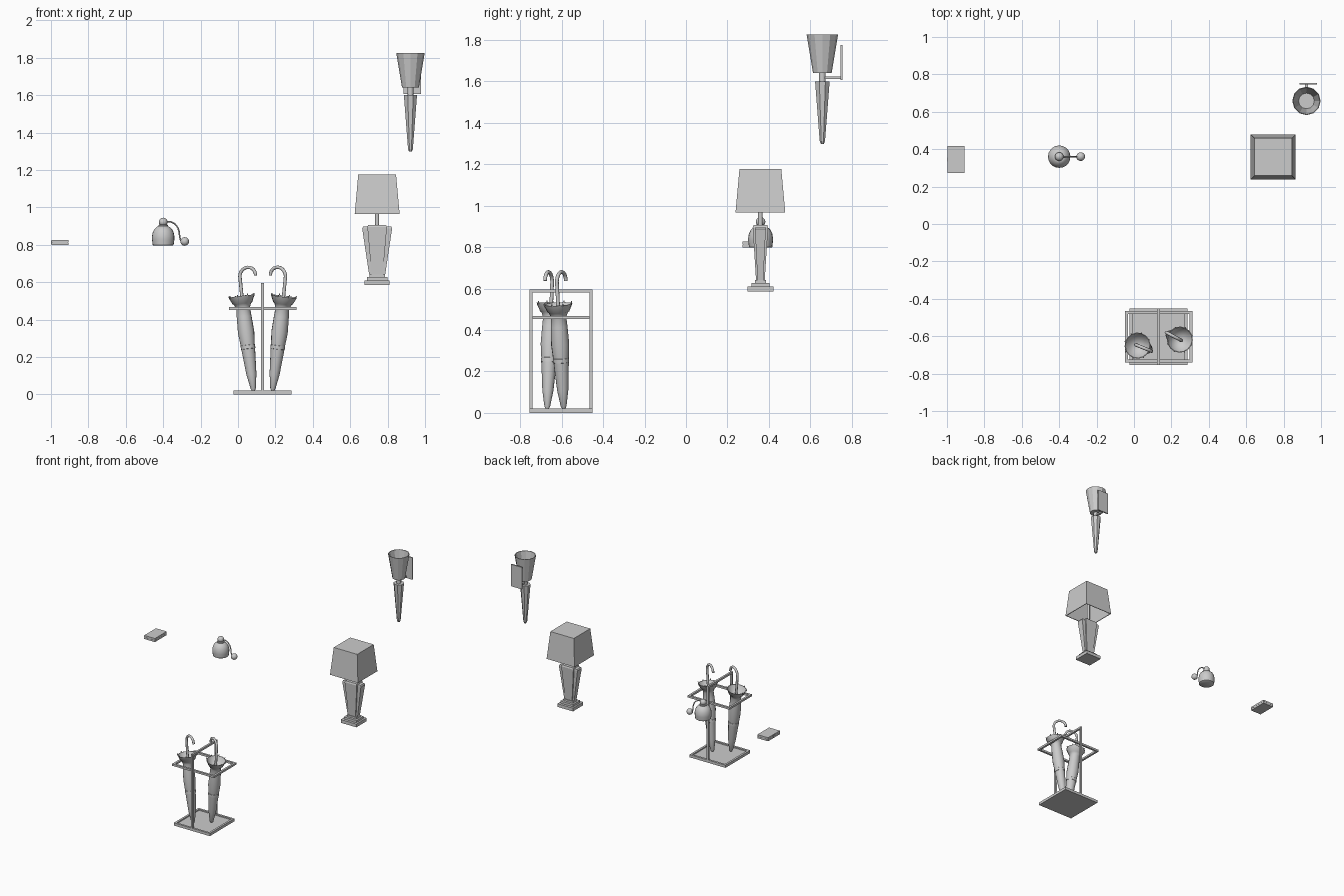
import bpy, bmesh, math
from mathutils import Vector, Matrix

if "Cube" in bpy.data.objects:
    bpy.data.objects.remove(bpy.data.objects["Cube"])


def finish(name, bm, smooth=False):
    bmesh.ops.recalc_face_normals(bm, faces=bm.faces[:])
    me = bpy.data.meshes.new(name)
    bm.to_mesh(me)
    bm.free()
    ob = bpy.data.objects.new(name, me)
    bpy.context.collection.objects.link(ob)
    if smooth:
        bpy.ops.object.select_all(action='DESELECT')
        ob.select_set(True)
        bpy.context.view_layer.objects.active = ob
        bpy.ops.object.shade_smooth_by_angle(angle=math.radians(40))
    return ob


def loft(name, rings, caps=True, smooth=False):
    """Join rings of points with quads; close both ends if caps."""
    bm = bmesh.new()
    vs = [[bm.verts.new(p) for p in r] for r in rings]
    n = len(vs[0])
    for a, b in zip(vs, vs[1:]):
        for i in range(n):
            j = (i + 1) % n
            bm.faces.new((a[i], a[j], b[j], b[i]))
    if caps:
        bm.faces.new(vs[0][::-1])
        bm.faces.new(vs[-1])
    return finish(name, bm, smooth)


def lathe(name, profile, sides, mat=Matrix(), caps=True, smooth=False, turn=0.0):
    rings = []
    for r, z in profile:
        rings.append([mat @ Vector((r * math.cos(turn + 2 * math.pi * i / sides),
                                    r * math.sin(turn + 2 * math.pi * i / sides), z))
                      for i in range(sides)])
    return loft(name, rings, caps, smooth)


def box(name, x0, x1, y0, y1, z0, z1):
    return loft(name, [[(x0, y0, z), (x1, y0, z), (x1, y1, z), (x0, y1, z)] for z in (z0, z1)])


def taper(name, cx, cy, levels, caps=True):
    """Rectangular tapered block; levels are (half x, half y, z)."""
    return loft(name, [[(cx - a, cy - b, z), (cx + a, cy - b, z),
                        (cx + a, cy + b, z), (cx - a, cy + b, z)] for a, b, z in levels], caps)


def tube(name, pts, r, sides=10):
    pts = [Vector(p) for p in pts]
    rings = []
    for i, p in enumerate(pts):
        t = (pts[min(i + 1, len(pts) - 1)] - pts[max(i - 1, 0)]).normalized()
        # all paths lie in upright planes, so the sideways normal is constant
        side = SIDE.normalized()
        up = t.cross(side)
        rings.append([p + r * (side * math.cos(2 * math.pi * k / sides)
                               + up * math.sin(2 * math.pi * k / sides)) for k in range(sides)])
    return loft(name, rings, True, True)


def at(x, y, z=0.0):
    return Matrix.Translation((x, y, z))


# small flat case with lid and clasp
box("case_base", -0.997, -0.905, 0.272, 0.416, 0.798, 0.811)
box("case_lid", -0.997, -0.905, 0.272, 0.416, 0.812, 0.826)
box("case_hinge_core", -0.994, -0.908, 0.275, 0.413, 0.810, 0.813)
box("case_clasp", -1.0, -0.996, 0.334, 0.356, 0.806, 0.818)

# perfume atomiser
BX, BY = -0.40, 0.36
lathe("perfume_bottle", [(0.052, 0.797), (0.056, 0.80), (0.060, 0.83), (0.060, 0.845), (0.056, 0.866),
                         (0.047, 0.884), (0.034, 0.896), (0.026, 0.90)], 20, at(BX, BY), smooth=True)
lathe("perfume_collar", [(0.026, 0.897), (0.026, 0.907), (0.019, 0.908), (0.019, 0.918)],
      20, at(BX, BY), smooth=True)


def ball(name, x, y, z, r):
    prof = [(r * math.sin(math.pi * k / 10) + 0.0003, -r * math.cos(math.pi * k / 10)) for k in range(11)]
    return lathe(name, prof, 18, at(x, y, z), smooth=True)


ball("perfume_stopper", BX, BY, 0.922, 0.023)
ball("perfume_squeeze_bulb", -0.285, BY, 0.818, 0.023)
SIDE = Vector((0, 1, 0))
tube("perfume_hose", [(-0.385, BY, 0.925), (-0.36, BY, 0.924), (-0.338, BY, 0.913), (-0.322, BY, 0.893),
                      (-0.314, BY, 0.868), (-0.312, BY, 0.842), (-0.307, BY, 0.825), (-0.295, BY, 0.818)], 0.004, 8)

# umbrella stand
X0, X1, Y0, Y1 = -0.024, 0.286, -0.755, -0.451
box("stand_floor", X0 + 0.005, X1 - 0.005, Y0 + 0.005, Y1 - 0.005, 0.0, 0.012)


def frame(name, x0, x1, y0, y1, z0, z1, w):
    rings = []
    for d, z in ((0, z0), (0, z1), (w, z1), (w, z0), (0, z0)):
        rings.append([(x0 + d, y0 + d, z), (x1 - d, y0 + d, z), (x1 - d, y1 - d, z), (x0 + d, y1 - d, z)])
    ob = loft(name, rings, caps=False)
    bm = bmesh.new()
    bm.from_mesh(ob.data)
    bmesh.ops.remove_doubles(bm, verts=bm.verts[:], dist=1e-5)
    bmesh.ops.recalc_face_normals(bm, faces=bm.faces[:])
    bm.to_mesh(ob.data)
    bm.free()


frame("stand_base_rim", X0, X1, Y0, Y1, 0.0, 0.021, 0.016)
frame("stand_upper_ring", -0.048, 0.312, -0.741, -0.465, 0.453, 0.468, 0.016)
for tag, y in (("front", Y0), ("back", Y1 - 0.015)):
    box("stand_post_" + tag, 0.124, 0.139, y, y + 0.015, 0.018, 0.595)
box("stand_top_bar", 0.124, 0.139, Y0 + 0.015, Y1 - 0.015, 0.580, 0.595)


# furled umbrellas leaning in the stand
def umbrella(name, foot, head, grip, tip):
    global SIDE
    foot, head, grip, tip = map(Vector, (foot, head, grip, tip))
    axis = head - foot
    L = axis.length
    m = Matrix.Translation(foot) @ axis.to_track_quat('Z', 'Y').to_matrix().to_4x4()
    prof = [(0.008, 0), (0.014, 0.012), (0.027, 0.09), (0.037, 0.225), (0.039, 0.226), (0.039, 0.245),
            (0.038, 0.246), (0.044, 0.315), (0.040, 0.40), (0.037, 0.445), (0.046, 0.468), (0.053, 0.472),
            (0.070, L), (0.066, L), (0.046, 0.472), (0.014, 0.455)]
    lathe(name + "_canopy", prof, 16, m, smooth=True)
    for i in range(8):
        a = 2 * math.pi * i / 8
        p = Matrix.Rotation(a, 4, 'Z') @ Matrix.Translation((0.067, 0, L - 0.006)) @ Matrix.Rotation(0.3, 4, 'Y')
        lathe(f"{name}_rib_tip_{i}", [(0.004, 0), (0.003, 0.014)], 6, m @ p)
    # shaft and hooked handle as one path
    SIDE = (tip - grip).cross(Vector((0, 0, 1)))
    mid, half = (grip + tip) / 2, (tip - grip) / 2
    rise = Vector((0, 0, half.length))
    arc = [mid - half * math.cos(math.pi * k / 12) + rise * math.sin(math.pi * k / 12) for k in range(13)]
    tube(name + "_handle", [foot + axis * 0.86] + arc, 0.009)


umbrella("left_umbrella", (0.083, -0.670, 0.02), (0.019, -0.650, 0.525), (0.010, -0.646, 0.632), (0.094, -0.680, 0.637))
umbrella("right_umbrella", (0.185, -0.590, 0.02), (0.245, -0.618, 0.525), (0.254, -0.623, 0.632), (0.173, -0.580, 0.637))

# table lamp
LX, LY = 0.744, 0.359
taper("lamp_base", LX, LY, [(0.067, 0.063, 0.585), (0.067, 0.063, 0.610)])
taper("lamp_base_step", LX, LY, [(0.054, 0.044, 0.610), (0.054, 0.044, 0.627)])
taper("lamp_foot", LX, LY, [(0.041, 0.026, 0.627), (0.041, 0.026, 0.641)])
taper("lamp_body_centre", LX, LY, [(0.030, 0.021, 0.641), (0.052, 0.037, 0.895), (0.048, 0.033, 0.906)])
for tag, s in (("left", -1), ("right", 1)):
    loft("lamp_body_wing_" + tag, [[(LX + s * a, LY - d, z), (LX + s * b, LY - d, z),
                                    (LX + s * b, LY + d, z), (LX + s * a, LY + d, z)]
                                   for a, b, d, z in ((0.02, 0.043, 0.014, 0.641), (0.04, 0.080, 0.026, 0.888),
                                                      (0.04, 0.075, 0.024, 0.898))])
lathe("lamp_stem", [(0.011, 0.90), (0.011, 1.15)], 12, at(LX, LY), smooth=True)
taper("lamp_shade", LX, LY, [(0.098, 0.098, 1.170), (0.115, 0.115, 0.966), (0.120, 0.120, 0.966),
                             (0.101, 0.101, 1.176)])

# wall sconce
SX, SY = 0.922, 0.658
m = at(SX, SY)
lathe("sconce_shade", [(0.045, 1.640), (0.076, 1.826), (0.072, 1.826), (0.042, 1.646)], 12, m,
      turn=0.0)
lathe("sconce_neck", [(0.016, 1.595), (0.016, 1.645)], 12, m, smooth=True)
lathe("sconce_spike", [(0.008, 1.298), (0.014, 1.312), (0.038, 1.600)], 8, m, turn=math.pi / 8)
box("sconce_arm", SX - 0.008, SX + 0.008, SY, 0.747, 1.612, 1.624)
box("sconce_back_plate", 0.884, 0.978, 0.745, 0.755, 1.606, 1.776)
